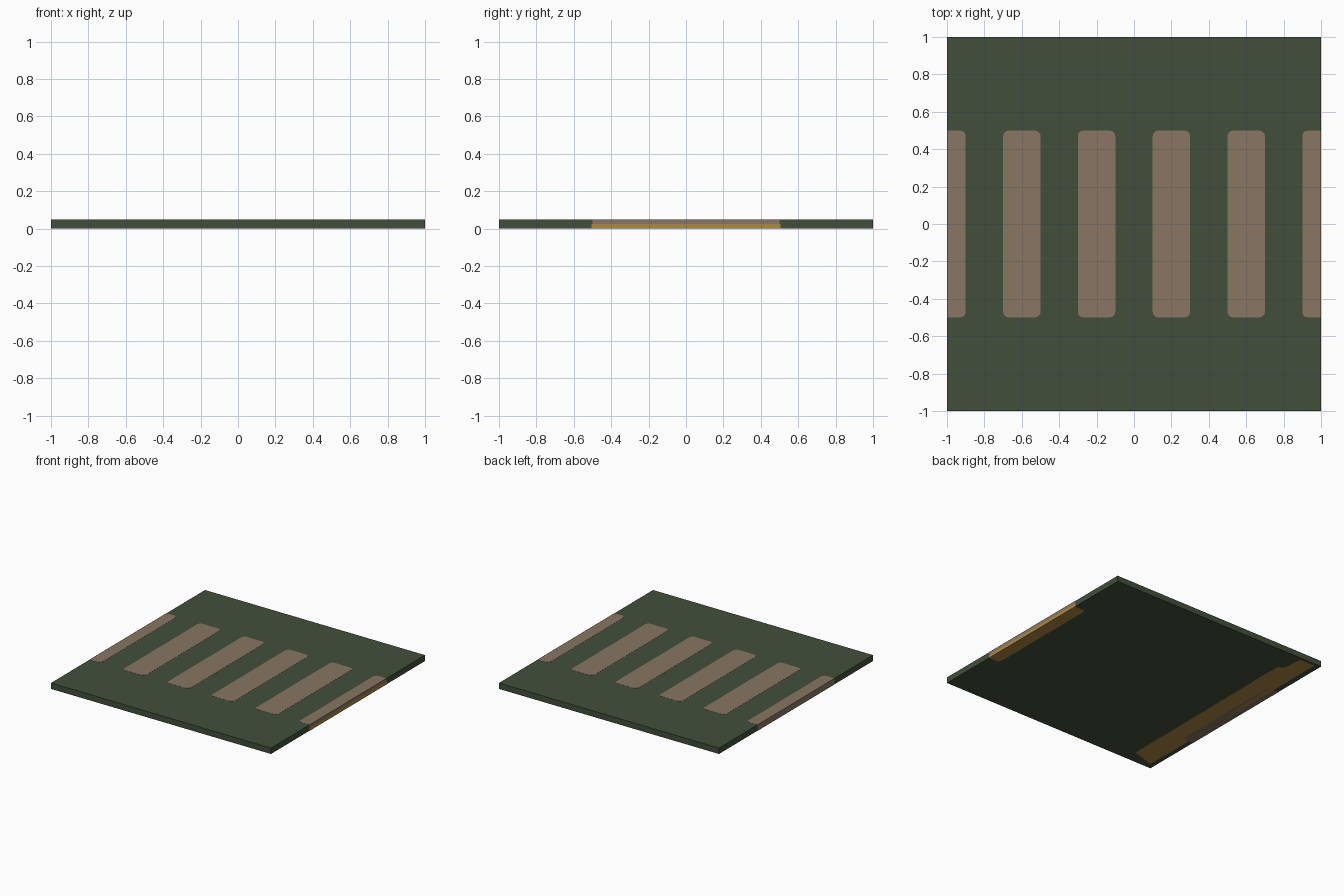
import bpy, bmesh, math

if "Cube" in bpy.data.objects:
    bpy.data.objects.remove(bpy.data.objects["Cube"])

def mat(name, c):
    m = bpy.data.materials.new(name)
    m.diffuse_color = (*c, 1)
    m.use_nodes = True
    m.node_tree.nodes["Principled BSDF"].inputs["Base Color"].default_value = m.diffuse_color
    return m

GREEN = mat("dark green", (0.054, 0.078, 0.044))
BROWN = mat("dusty brown", (0.25, 0.18, 0.125))
GOLD = mat("ochre gold", (0.42, 0.25, 0.06))

def prism(name, outline, z0, z1, m):
    bm = bmesh.new()
    f = bm.faces.new([bm.verts.new((x, y, z0)) for x, y in outline])
    r = bmesh.ops.extrude_face_region(bm, geom=[f])
    for v in r["geom"]:
        if isinstance(v, bmesh.types.BMVert):
            v.co.z = z1
    bmesh.ops.recalc_face_normals(bm, faces=bm.faces)
    me = bpy.data.meshes.new(name)
    bm.to_mesh(me)
    bm.free()
    me.materials.append(m)
    ob = bpy.data.objects.new(name, me)
    bpy.context.collection.objects.link(ob)
    return ob

def rounded(x0, x1, y0, y1, r=0.03, n=3, left=True, right=True):
    """Rectangle outline; the chosen sides get rounded corners."""
    pts = []
    for cx, cy, a, on in ((x1, y1, 0, right), (x0, y1, 90, left),
                          (x0, y0, 180, left), (x1, y0, 270, right)):
        if not on:
            pts.append((cx, cy))
            continue
        ox = cx - r if cx == x1 else cx + r
        oy = cy - r if cy == y1 else cy + r
        for i in range(n + 1):
            t = math.radians(a + 90 * i / n)
            pts.append((ox + r * math.cos(t), oy + r * math.sin(t)))
    return pts

E = 0.0008
# ground tile
prism("tile", rounded(-1, 1, -1, 1, left=False, right=False), E, 0.05 - E, GREEN)

# crossing stripes; the outer two are halves cut by the tile edge
for i in range(6):
    c = -1 + 0.4 * i
    x0, x1 = max(c - 0.1, -1 - E), min(c + 0.1, 1 + E)
    edge = i in (0, 5)
    z0 = (0 if i == 0 else 0.026) if edge else 0.045
    prism(f"stripe_{i + 1}", rounded(x0, x1, -0.5, 0.5, left=i != 0, right=i != 5),
          z0, 0.05, BROWN)

# gold lower half of the right edge stripe
prism("right_edge_gold", rounded(0.9, 1 + E, -0.505, 0.505, left=True, right=False),
      0, 0.026, GOLD)

# gold band on the underside near the left edge, stepped at its back end
prism("underside_band", [(-0.96, -0.95), (-0.76, -0.89), (-0.75, 0.79), (-0.80, 0.81),
                         (-0.81, 0.98), (-0.95, 0.98)], 0, 0.01, GOLD)
